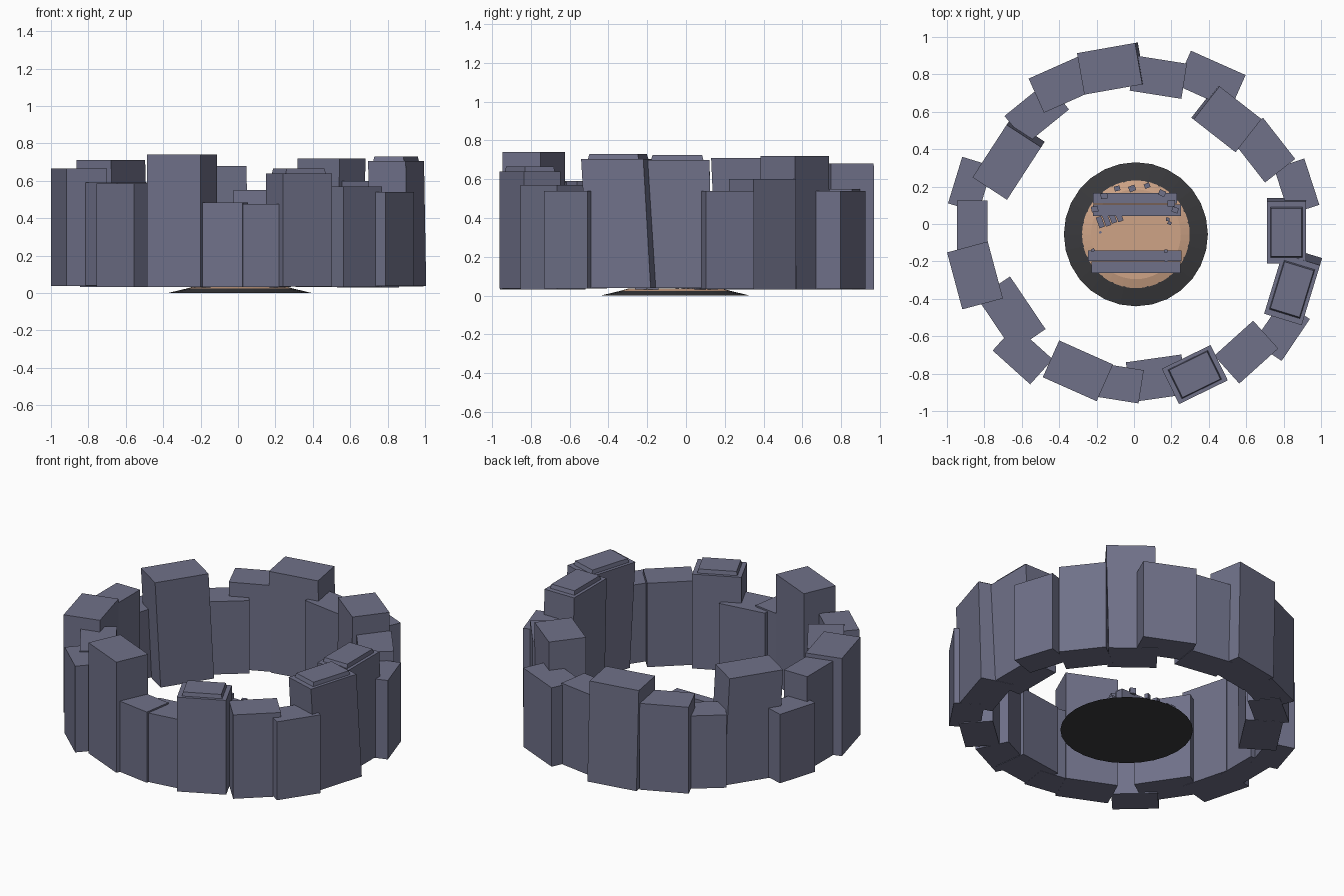
import bpy, bmesh, math, random
from mathutils import Matrix, Vector

if "Cube" in bpy.data.objects:
    bpy.data.objects.remove(bpy.data.objects["Cube"])

random.seed(4)


def material(name, rgb):
    m = bpy.data.materials.new(name)
    m.diffuse_color = (*rgb, 1)
    m.use_nodes = True
    m.node_tree.nodes["Principled BSDF"].inputs["Base Color"].default_value = m.diffuse_color
    return m


STONE = material("blue_grey_stone", (0.16, 0.165, 0.25))
SAND = material("tan_sand", (0.62, 0.37, 0.24))
CHAR = material("charcoal", (0.042, 0.042, 0.046))


def add_object(name, bm, mat):
    bmesh.ops.recalc_face_normals(bm, faces=bm.faces)
    mesh = bpy.data.meshes.new(name)
    bm.to_mesh(mesh)
    bm.free()
    mesh.materials.append(mat)
    ob = bpy.data.objects.new(name, mesh)
    bpy.context.collection.objects.link(ob)
    return ob


def block(name, x, y, w, d, angle, z0, z1, lean=0.0, cap=False, mat=STONE):
    """Upright box; w runs along the angle, lean shifts the foot along w."""
    bm = bmesh.new()
    bmesh.ops.create_cube(bm, size=1)
    if cap:  # raised, inset slab on top
        top = max(bm.faces, key=lambda f: f.calc_center_median().z)
        bmesh.ops.inset_region(bm, faces=[top], thickness=0.13)
        face = bmesh.ops.extrude_face_region(bm, geom=[top])["geom"]
        bm.faces.remove(top)
        verts = [v for v in face if isinstance(v, bmesh.types.BMVert)]
        for v in verts:
            v.co = Vector((v.co.x * 0.95, v.co.y * 0.95, 0.5 + 0.025 / (z1 - z0)))
    for v in bm.verts:
        low = v.co.z < 0
        v.co = Vector((v.co.x * w + (lean if low else 0), v.co.y * d,
                       z0 + (v.co.z + 0.5) * (z1 - z0)))
    bm.transform(Matrix.Translation((x, y, 0)) @ Matrix.Rotation(math.radians(angle), 4, 'Z'))
    return add_object(name, bm, mat)


# Ring of stones: x, y, tangential width, radial depth, angle, top height
RING = [
    (-.13, .83, .315, .225, 10, .68), (.13, .785, .28, .19, -9, .55),
    (.41, .77, .32, .20, -24, .54), (.50, .56, .285, .225, -38, .72),
    (.695, .395, .28, .205, -52, .60), (.87, .20, .26, .17, -72, .54),
    (.815, -.045, .33, .21, -90, .70), (.845, -.35, .335, .21, 73, .705),
    (.79, -.57, .27, .18, 56, .54), (.60, -.685, .28, .20, 42, .57),
    (.325, -.805, .29, .21, 26, .64), (.12, -.825, .30, .215, 8, .475),
    (-.09, -.85, .26, .18, -9, .485), (-.30, -.785, .315, .215, -24, .74),
    (-.595, -.70, .27, .18, -42, .585), (-.655, -.48, .34, .21, -56, .59),
    (-.85, -.275, .315, .225, -75, .665), (-.865, -.01, .27, .165, -90, .64),
    (-.875, .21, .26, .17, 73, .48), (-.68, .33, .335, .22, 57, .71),
    (-.52, .595, .29, .19, 39, .50), (-.39, .745, .29, .20, 24, .59),
]
CAPPED = {6, 7, 10}
LEAN = {6: -.02, 7: .04, 19: .035, 0: .015, 3: -.015}
for i, (x, y, w, d, a, h) in enumerate(RING):
    block(f"ring_stone_{i + 1:02d}", x, y, w, d, a, .03 + random.uniform(0, .01), h,
          LEAN.get(i, 0), i in CAPPED)

CX, CY = 0.01, -0.055

# Charred base: shallow tapered disc
bm = bmesh.new()
bmesh.ops.create_cone(bm, cap_ends=True, segments=28, radius1=.385, radius2=.28, depth=.025,
                      matrix=Matrix.Translation((CX, CY, .0125)))
add_object("charred_base", bm, CHAR)

# Sand bed: very shallow cap on the base
bm = bmesh.new()
bmesh.ops.create_cone(bm, cap_ends=True, segments=48, radius1=.288, radius2=.24, depth=.014,
                      matrix=Matrix.Translation((CX, CY, .03)))
add_object("sand_bed", bm, SAND)

# Two low benches, each a seat and a lower step
block("back_bench_top", .005, .138, .45, .055, 0, .03, .10)
block("back_bench_step", .015, .073, .47, .06, 0, .03, .075)
block("front_bench_step", .005, -.17, .50, .058, 0, .03, .075)
block("front_bench_top", .01, -.232, .475, .062, 0, .03, .10)

# Ribbed rubble pile
for k in range(4):
    block(f"rubble_slab_{k + 1}", -.18 + k * .033, .01 + k * .012, .03, .06 + .008 * (k % 2),
          20, .03, .065 + .008 * (k % 2))

# Loose pebbles: x, y, size, base height
PEBBLES = [
    (-.09, .19, .03, .07), (-.01, .19, .036, .07), (.07, .205, .03, .07),
    (.15, .165, .036, .09), (-.16, .15, .036, .095), (-.21, .08, .036, .07),
    (.20, .11, .04, .075), (.22, .075, .034, .07), (.18, .025, .02, .03),
    (.19, .005, .02, .03), (-.22, -.14, .018, .07), (-.08, -.21, .018, .09),
    (.17, -.145, .018, .07), (.17, -.205, .018, .09), (-.18, -.045, .014, .03),
]
for i, (x, y, s, z) in enumerate(PEBBLES):
    block(f"pebble_{i + 1:02d}", x, y, s, s * .85, random.uniform(-30, 30), z, z + s)
